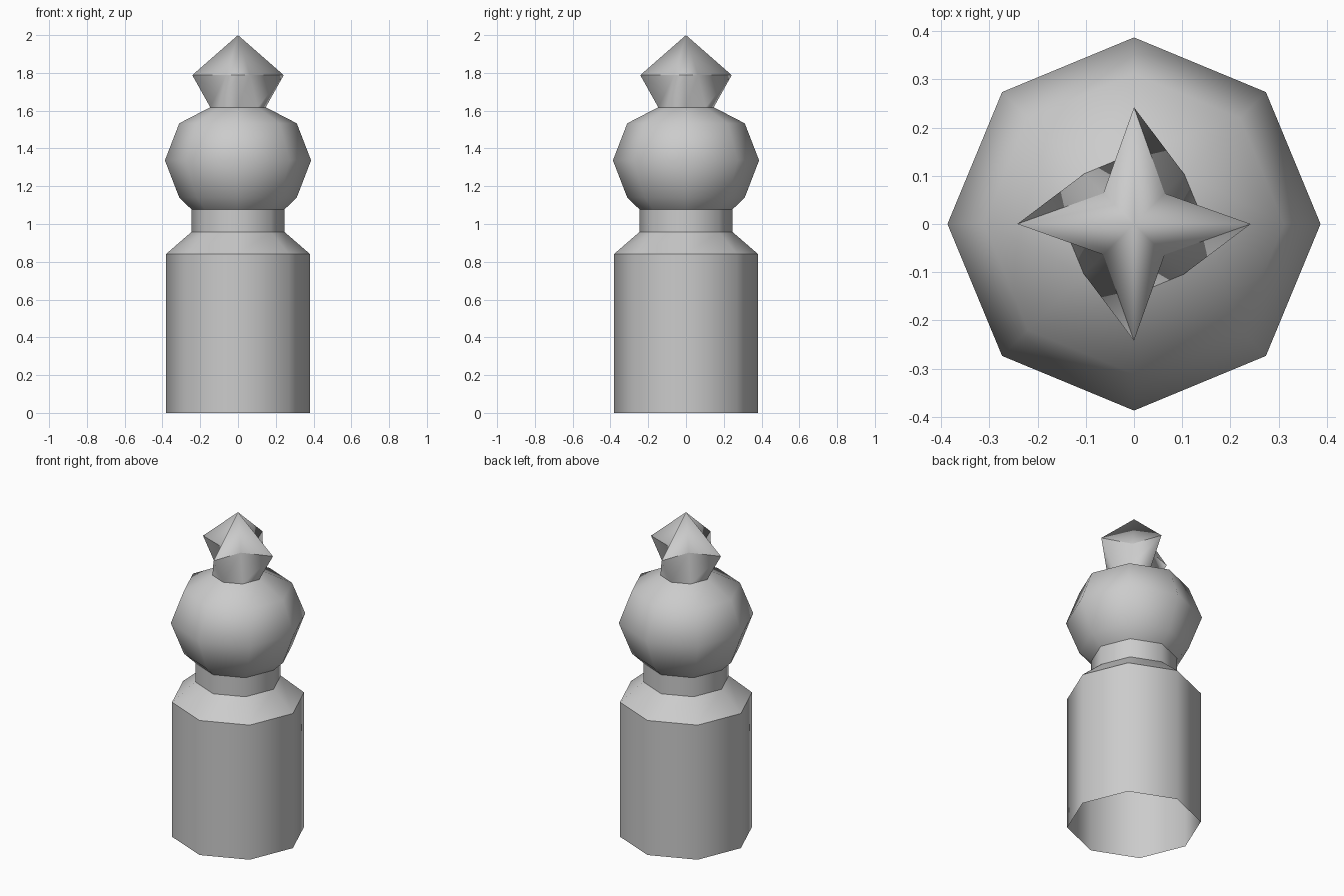
import bpy
from math import cos, sin, pi

if "Cube" in bpy.data.objects:
    bpy.data.objects.remove(bpy.data.objects["Cube"])

SIDES = 8


def ring(radii, z):
    """Eight points; radii alternate between axis points and diagonal points."""
    return [(radii[i % 2] * cos(2 * pi * i / SIDES),
             radii[i % 2] * sin(2 * pi * i / SIDES), z) for i in range(SIDES)]


def loft(name, sections, tip=None, twist_split=False):
    """Skin a stack of (axis radius, diagonal radius, z) rings, with optional apex."""
    verts, faces = [], []
    for a, d, z in sections:
        verts += ring((a, d), z)
    for k in range(len(sections) - 1):
        for i in range(SIDES):
            j = (i + 1) % SIDES
            a, b = k * SIDES + i, k * SIDES + j
            c, d = b + SIDES, a + SIDES
            faces += [(a, b, c), (a, c, d)] if twist_split else [(a, b, c, d)]
    if tip is not None:
        verts.append((0, 0, tip))
        start = (len(sections) - 1) * SIDES
        faces += [(start + i, start + (i + 1) % SIDES, len(verts) - 1)
                  for i in range(SIDES)]
    mesh = bpy.data.meshes.new(name)
    mesh.from_pydata(verts, [], faces)
    mesh.shade_smooth()
    obj = bpy.data.objects.new(name, mesh)
    bpy.context.collection.objects.link(obj)
    return obj


def lathe(name, profile):
    return loft(name, [(r, r, z) for r, z in profile])


# Body, open underneath
lathe("body", [(0.38, 0), (0.38, 0.842)])
lathe("shoulder", [(0.38, 0.842), (0.246, 0.958)])
lathe("neck", [(0.246, 0.958), (0.246, 1.077)])

# Rounded head
lathe("head", [(0.246, 1.077), (0.311, 1.14), (0.387, 1.337),
               (0.311, 1.533), (0.147, 1.618)])

# Crown flaring from an octagon to a four-pointed star, with a pointed cap
loft("crown", [(0.147, 0.147, 1.618), (0.242, 0.09, 1.788)], twist_split=True)
loft("crown_cap", [(0.242, 0.09, 1.788)], tip=2.0)
